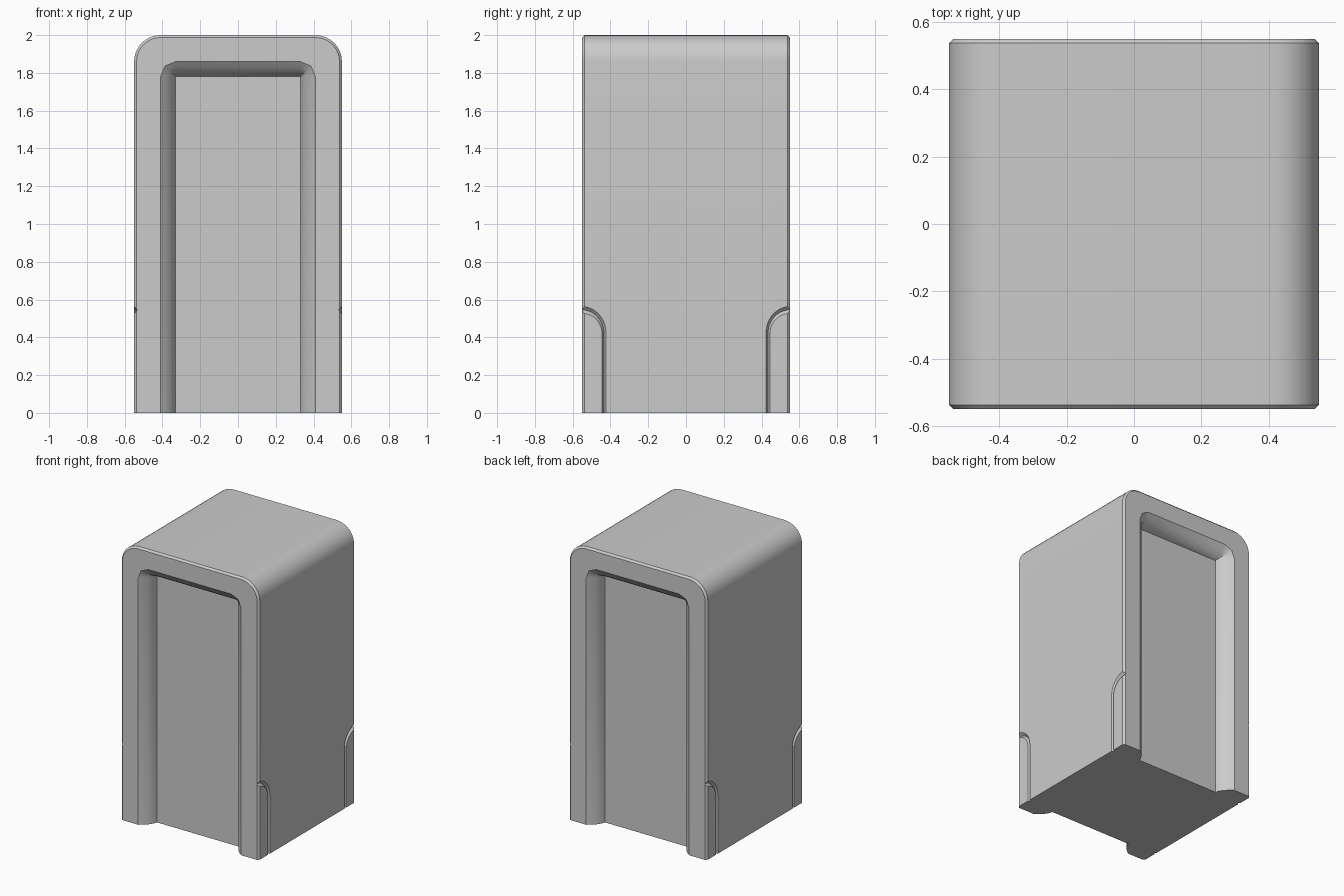
import bpy, bmesh
from math import sin, cos, pi

if "Cube" in bpy.data.objects:
    bpy.data.objects.remove(bpy.data.objects["Cube"])


def loft(name, rings):
    """Skin a stack of closed rings into a capped solid."""
    bm = bmesh.new()
    loops = [[bm.verts.new(p) for p in ring] for ring in rings]
    n = len(loops[0])
    for a, b in zip(loops, loops[1:]):
        for i in range(n):
            j = (i + 1) % n
            bm.faces.new((a[i], a[j], b[j], b[i]))
    bm.faces.new(loops[0])
    bm.faces.new(loops[-1])
    bmesh.ops.remove_doubles(bm, verts=bm.verts, dist=1e-5)
    bmesh.ops.recalc_face_normals(bm, faces=bm.faces)
    mesh = bpy.data.meshes.new(name)
    bm.to_mesh(mesh)
    bm.free()
    obj = bpy.data.objects.new(name, mesh)
    bpy.context.collection.objects.link(obj)
    return obj


def arch(half, top, r, bottom, y, steps):
    """Door-shaped outline: straight sides, rounded upper corners."""
    right = [(half - r + r * cos(pi / 2 * i / steps),
              top - r + r * sin(pi / 2 * i / steps)) for i in range(steps + 1)]
    pts = [(half, bottom)] + right + [(-x, z) for x, z in reversed(right)] + [(-half, bottom)]
    return [(x, y, z) for x, z in pts]


# Main block with rounded top and a fine chamfer round front and back
H, C = 0.55, 0.013
body = loft("block_body", [
    arch(H - i, 2 - i, 0.14 - i, 0, y, 10)
    for y, i in ((-H, C), (-H + C, 0), (H - C, 0), (H, C))])

cutters = []

# Front and back recess cutters with bulging side walls
wall = [(0, -0.05), (0, 0), (0.028, 0.022), (0.052, 0.045), (0.07, 0.072), (0.08, 0.10)]
for side in (-1, 1):
    cutters.append(loft("recess_cutter", [
        arch(0.41 - t, 1.86 - t, 0.08 - t, -0.1, side * (H - d), 2) for t, d in wall]))

# V-groove cutters around the lower corner panels
A, B = 0.116, 0.125
path = [(0.434, -0.05, 1, 0, 0.010), (0.434, 0.2, 1, 0, 0.010)]
for i in range(11):
    a = pi / 2 * i / 10
    path.append((H - A + 0.0 + (A - A * cos(a)) , 0.42 + B * sin(a), -cos(a), sin(a),
                 0.010 + 0.009 * i / 10))
path.append((0.62, 0.545, 0, 1, 0.019))
path = [(y, z, -abs(ny), nz, w) for y, z, ny, nz, w in path]
for sx in (-1, 1):
    for sy in (-1, 1):
        rings = [[(sx * (H - 0.018), sy * y, z),
                  (sx * (H + 0.018), sy * (y + 2 * w * ny), z + 2 * w * nz),
                  (sx * (H + 0.018), sy * (y - 2 * w * ny), z - 2 * w * nz)]
                 for y, z, ny, nz, w in path]
        cutters.append(loft("panel_groove_cutter", rings))

# Carve the block
for c in cutters:
    mod = body.modifiers.new("carve", 'BOOLEAN')
    mod.operation = 'DIFFERENCE'
    mod.solver = 'EXACT'
    mod.object = c
bpy.context.view_layer.objects.active = body
body.select_set(True)
for mod in list(body.modifiers):
    bpy.ops.object.modifier_apply(modifier=mod.name)
for c in cutters:
    bpy.data.objects.remove(c, do_unlink=True)

bpy.ops.object.shade_smooth_by_angle(angle=pi / 6)
